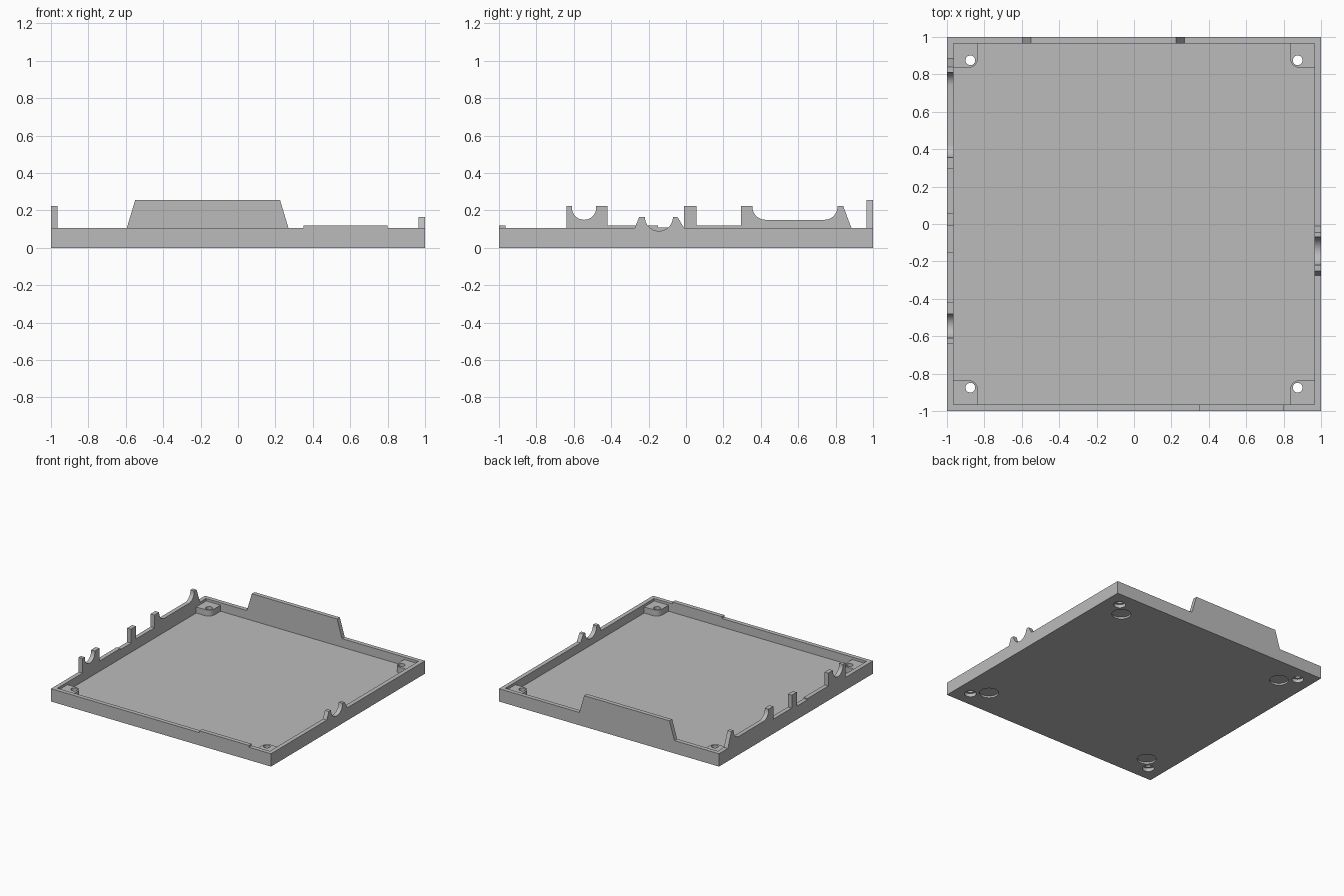
import bpy, bmesh, math
from mathutils import Vector

if "Cube" in bpy.data.objects:
    bpy.data.objects.remove(bpy.data.objects["Cube"])

WALL, RIM, FLOOR, POST = 0.035, 0.105, 0.035, 0.085

grey = bpy.data.materials.new("case grey")
grey.use_nodes = True
grey.diffuse_color = (0.5, 0.5, 0.5, 1)
grey.node_tree.nodes["Principled BSDF"].inputs["Base Color"].default_value = (0.5, 0.5, 0.5, 1)


def finish(bm, name):
    bmesh.ops.recalc_face_normals(bm, faces=bm.faces)
    mesh = bpy.data.meshes.new(name)
    bm.to_mesh(mesh)
    bm.free()
    mesh.materials.append(grey)
    ob = bpy.data.objects.new(name, mesh)
    bpy.context.collection.objects.link(ob)
    return ob


def prism(name, points, extrude):
    """Extrude a closed outline along a vector."""
    bm = bmesh.new()
    face = bm.faces.new([bm.verts.new(p) for p in points])
    out = bmesh.ops.extrude_face_region(bm, geom=[face])
    verts = [v for v in out["geom"] if isinstance(v, bmesh.types.BMVert)]
    bmesh.ops.translate(bm, verts=verts, vec=Vector(extrude))
    return finish(bm, name)


def arc(cx, cy, r, start, end, steps=12):
    angles = [math.radians(start + (end - start) * i / steps) for i in range(steps + 1)]
    return [(cx + r * math.cos(a), cy + r * math.sin(a)) for a in angles]


def closed(top, end):
    """Complete a wall's top edge into an outline standing on the ground."""
    return [(-end, 0), (-end, RIM)] + top + [(end, RIM), (end, 0)]


# Right-hand wall in the plan (-x): cable cradle, clips and a wide scoop
cradle_wall = ([(-0.64, RIM), (-0.64, 0.225), (-0.61, 0.225)]
               + arc(-0.545, 0.215, 0.065, 180, 360, 20)
               + [(-0.48, 0.225), (-0.42, 0.225), (-0.42, 0.12), (-0.15, 0.12),
                  (-0.15, 0.11), (-0.01, 0.11), (-0.01, 0.225), (0.055, 0.225),
                  (0.055, 0.12), (0.295, 0.12), (0.295, 0.225), (0.355, 0.225)]
               + arc(0.425, 0.22, 0.07, 180, 270)
               + arc(0.74, 0.22, 0.07, 270, 360)
               + [(0.81, 0.225), (0.84, 0.225), (0.885, RIM)])
prism("right_wall", [(-1, y, z) for y, z in closed(cradle_wall, 1)], (WALL, 0, 0))

# Opposite wall (+x): one small round cradle
small_cradle = ([(-0.275, RIM), (-0.25, 0.165), (-0.22, 0.165)]
                + arc(-0.145, 0.165, 0.075, 180, 360, 24)[1:-1]
                + [(-0.07, 0.165), (-0.045, 0.165), (-0.01, RIM)])
prism("left_wall", [(1, y, z) for y, z in closed(small_cradle, 1)], (-WALL, 0, 0))

# Front wall with a low lip, back wall with a tall panel
lip = [(0.35, RIM), (0.35, 0.12), (0.8, 0.12), (0.8, RIM)]
prism("front_wall", [(x, -1, z) for x, z in closed(lip, 1 - WALL)], (0, WALL, 0))
panel = [(-0.595, RIM), (-0.55, 0.255), (0.225, 0.255), (0.27, RIM)]
prism("back_wall", [(x, 1, z) for x, z in closed(panel, 1 - WALL)], (0, -WALL, 0))

# Floor plate
e = 1 - WALL
floor = prism("floor", [(-e, -e, 0), (e, -e, 0), (e, e, 0), (-e, e, 0)], (0, 0, FLOOR))

# Corner posts with one rounded inner corner
posts = []
corners = [(sx, sy) for sx in (-1, 1) for sy in (-1, 1)]
inner = 0.835
outline = [(e, e), (inner, e)] + arc(inner + 0.05, inner + 0.05, 0.05, 180, 270, 8) + [(e, inner)]
for sx, sy in corners:
    posts.append(prism("corner_post", [(sx * x, sy * y, FLOOR) for x, y in outline],
                       (0, 0, POST - FLOOR)))


def round_cutters(name, offset, radius, low, high):
    """Four vertical cylinders, one near each corner."""
    bm = bmesh.new()
    for sx, sy in corners:
        out = bmesh.ops.create_cone(bm, cap_ends=True, segments=32, radius1=radius,
                                    radius2=radius, depth=high - low)
        bmesh.ops.translate(bm, verts=out["verts"],
                            vec=(sx * offset, sy * offset, (low + high) / 2))
    ob = finish(bm, name)
    ob.hide_render = True
    return ob


# Screw holes, screw head recesses and shallow foot recesses
bore = round_cutters("screw_hole_cutter", 0.875, 0.026, -0.1, 0.2)
head = round_cutters("screw_head_cutter", 0.875, 0.045, -0.1, 0.028)
foot = round_cutters("foot_recess_cutter", 0.775, 0.072, -0.1, 0.015)


def cut(ob, cutters):
    for c in cutters:
        mod = ob.modifiers.new("cut", "BOOLEAN")
        mod.operation = "DIFFERENCE"
        mod.solver = "EXACT"
        mod.object = c
    graph = bpy.context.evaluated_depsgraph_get()
    mesh = bpy.data.meshes.new_from_object(ob.evaluated_get(graph))
    ob.modifiers.clear()
    ob.data = mesh


cut(floor, [bore, head, foot])
for post in posts:
    cut(post, [bore])
for cutter in (bore, head, foot):
    bpy.data.objects.remove(cutter)

# Keep curved cuts smooth and edges sharp
for ob in bpy.context.collection.objects:
    ob.select_set(ob.type == "MESH")
bpy.context.view_layer.objects.active = floor
bpy.ops.object.shade_smooth_by_angle(angle=math.radians(30))
